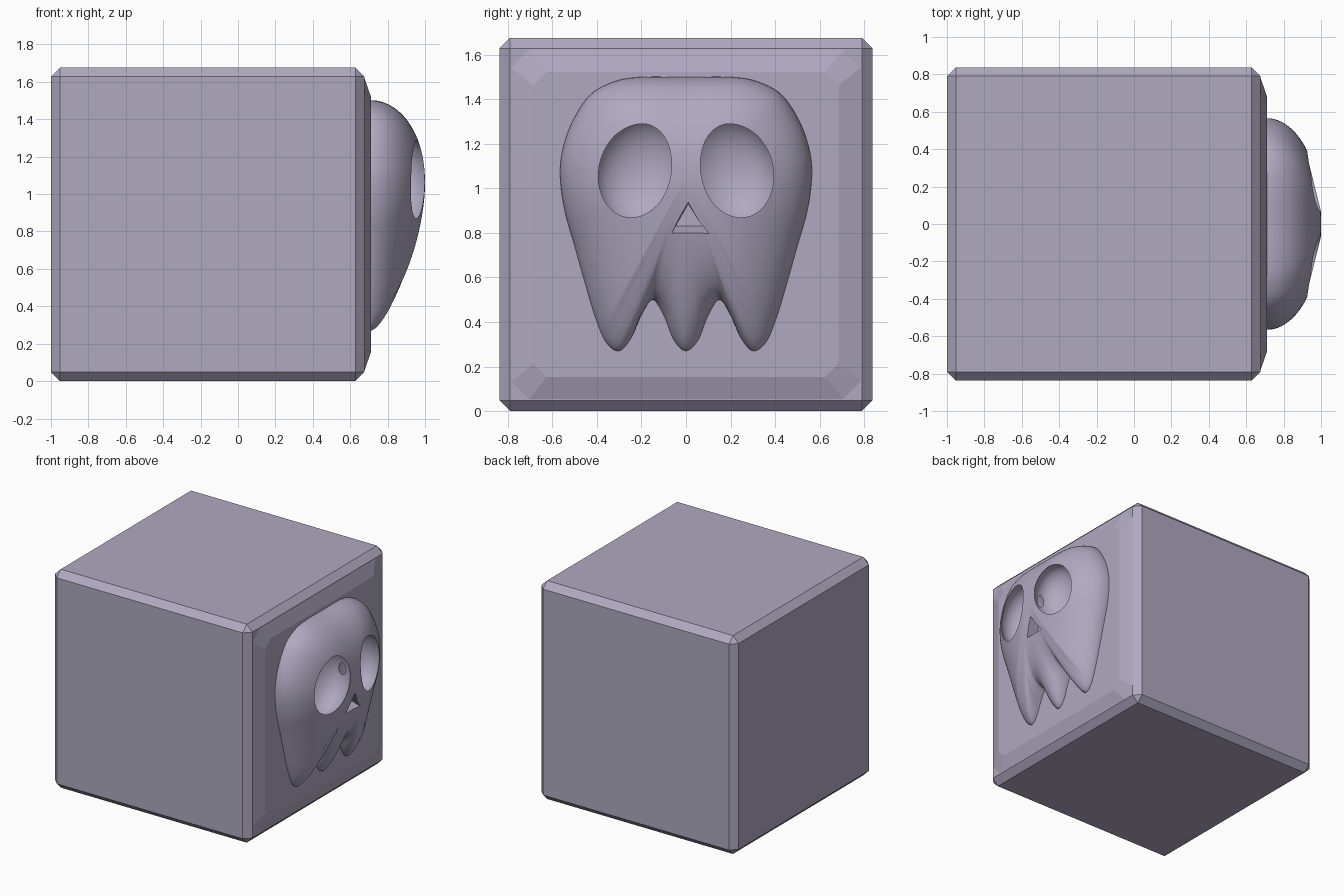
import bpy, bmesh, math
from mathutils import Matrix, Vector

if "Cube" in bpy.data.objects:
    bpy.data.objects.remove(bpy.data.objects["Cube"])

stone = bpy.data.materials.new("lavender grey")
stone.diffuse_color = (0.43, 0.40, 0.53, 1)
stone.use_nodes = True
stone.node_tree.nodes["Principled BSDF"].inputs["Base Color"].default_value = stone.diffuse_color
ZC = 0.838  # centre height of the block


def make(name, bm):
    bmesh.ops.recalc_face_normals(bm, faces=bm.faces)
    me = bpy.data.meshes.new(name)
    bm.to_mesh(me)
    bm.free()
    me.materials.append(stone)
    ob = bpy.data.objects.new(name, me)
    bpy.context.collection.objects.link(ob)
    return ob


def loft(name, rings):
    """Closed solid from matching rings of points."""
    bm = bmesh.new()
    loops = [[bm.verts.new(p) for p in r] for r in rings]
    n = len(loops[0])
    for a, b in zip(loops, loops[1:]):
        for i in range(n):
            j = (i + 1) % n
            bm.faces.new((a[i], a[j], b[j], b[i]))
    bm.faces.new(loops[0])
    bm.faces.new(loops[-1])
    return make(name, bm)


def cut(target, cutter):
    m = target.modifiers.new("cut", 'BOOLEAN')
    m.operation, m.solver, m.object = 'DIFFERENCE', 'EXACT', cutter
    bpy.context.view_layer.objects.active = target
    bpy.ops.object.modifier_apply(modifier=m.name)
    bpy.data.objects.remove(cutter)


# block with chamfered edges
bm = bmesh.new()
bmesh.ops.create_cube(bm, size=1, matrix=Matrix.Translation((-0.1625, 0, ZC))
                      @ Matrix.Diagonal((1.675, 1.676, 1.676, 1)))
bmesh.ops.bevel(bm, geom=bm.edges[:], offset=0.048, segments=1, affect='EDGES')
make("block", bm)


# raised panel with clipped corners
def octagon(x, half, clip):
    k = half - clip
    pts = [(half, k), (k, half), (-k, half), (-half, k),
           (-half, -k), (-k, -half), (k, -half), (half, -k)]
    return [(x, y, ZC + z) for y, z in pts]


loft("face_panel", [octagon(0.65, 0.785, 0.08), octagon(0.675, 0.785, 0.08),
                    octagon(0.71, 0.685, 0.06)])

# skull outline: right half (y, z), mirrored and smoothed
half = [(0, 1.5), (.2, 1.5), (.32, 1.48), (.43, 1.42), (.51, 1.3), (.555, 1.17),
        (.565, 1.05), (.545, .9), (.5, .74), (.455, .58), (.41, .43), (.36, .31),
        (.3, .27), (.245, .33), (.2, .43), (.15, .5), (.1, .43), (.055, .32), (0, .27)]
ctrl = [Vector(p) for p in half + [(-y, z) for y, z in half[-2:0:-1]]]
outline = []
n = len(ctrl)
for i in range(n):
    a, b, c, d = (ctrl[(i + k) % n] for k in (-1, 0, 1, 2))
    for k in range(6):
        t = k / 6
        outline.append(0.5 * (2 * b + (c - a) * t + (2 * a - 5 * b + 4 * c - d) * t * t
                              + (3 * b - a - 3 * c + d) * t ** 3))

# skull dome: rings shrink to the centre, and the tooth grooves fade out inward
CEN = Vector((0, 1.05))


def dome(s):
    ring = []
    for p in outline:
        ray = p - CEN
        base = ray.copy()
        if abs(p.x) < 0.37 and p.y < 0.6:
            base = ray * ((0.36 - CEN.y) / ray.y)
        q = CEN + s * base.lerp(ray, s ** 3)
        down = max(0, -ray.normalized().y) ** 2
        h = max(0, 1 - s ** (2.2 - 0.7 * down)) ** (0.5 + 0.15 * down)
        ring.append((0.71 + 0.29 * h, q.x, q.y))
    return ring


rings = [[(0.695, p.x, p.y) for p in outline]]
rings += [dome(math.cos(math.pi / 2 * k / 30)) for k in range(30)]
skull = loft("skull", rings)

# eye sockets: two tilted ellipsoids meeting in the middle
for side in (-1, 1):
    bm = bmesh.new()
    bmesh.ops.create_uvsphere(
        bm, u_segments=48, v_segments=32, radius=1,
        matrix=Matrix.Translation((0.875, side * 0.203, 1.08))
        @ Matrix.Rotation(side * math.radians(14), 4, 'X')
        @ Matrix.Rotation(side * math.radians(8), 4, 'Z')
        @ Matrix.Diagonal((0.155, 0.205, 0.25, 1)))
    cut(skull, make("socket_cutter", bm))

# triangular nose with a sloping floor
nose = loft("nose_cutter", [
    [(1.1, -0.09, 0.735), (1.1, 0.13, 0.735), (1.1, 0.01, 0.945)],
    [(0.89, -0.05, 0.83), (0.89, 0.09, 0.83), (0.89, 0.01, 0.93)]])
cut(skull, nose)

bpy.ops.object.select_all(action='DESELECT')
skull.select_set(True)
bpy.context.view_layer.objects.active = skull
bpy.ops.object.shade_smooth_by_angle(angle=math.radians(35))
